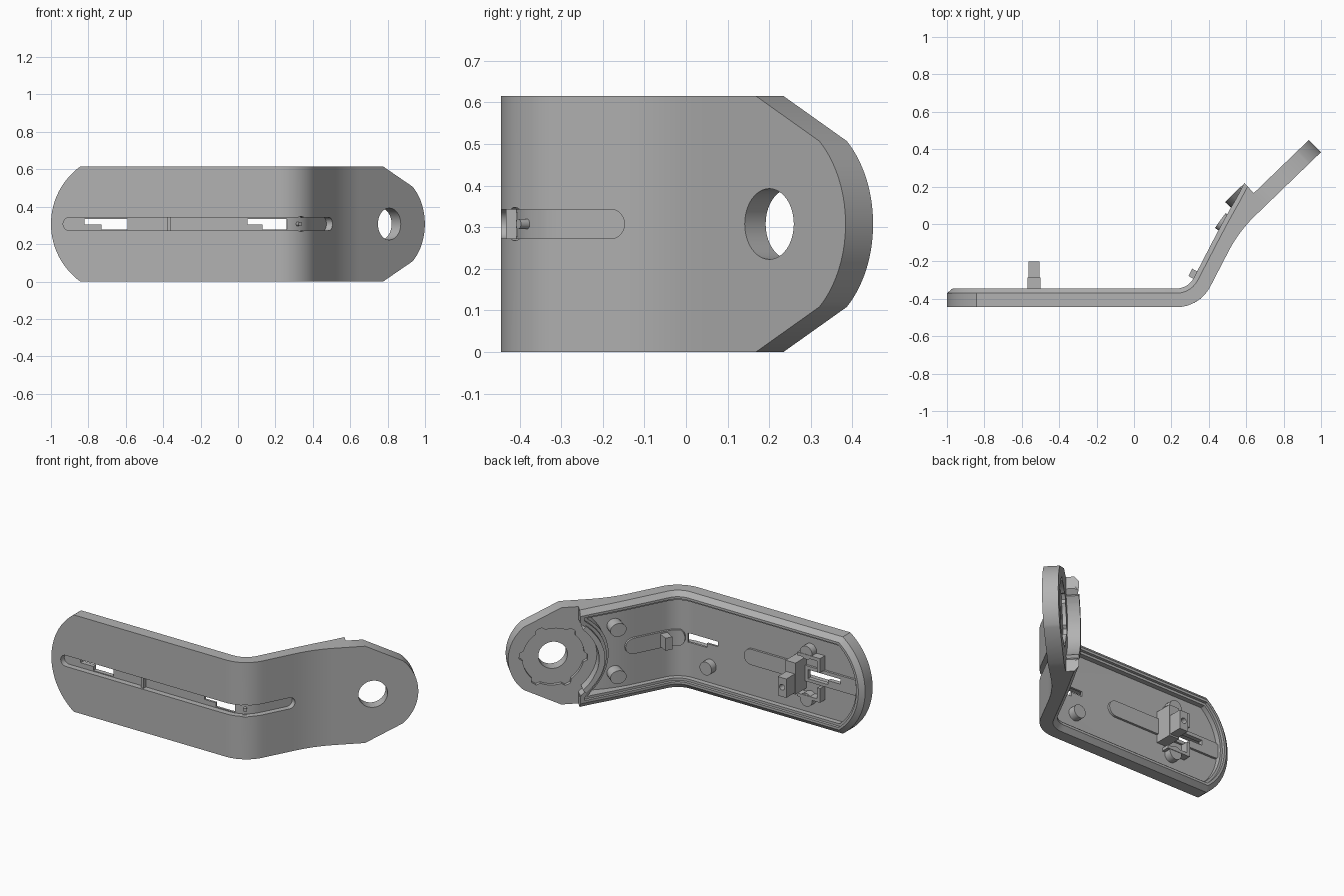
import bpy, bmesh
from math import sin, cos, asin, sqrt, pi, radians
from mathutils import Vector

cube = bpy.data.objects.get("Cube")
if cube:
    bpy.data.objects.remove(cube)

grey = bpy.data.materials.new("plain grey")
grey.use_nodes = True
grey.diffuse_color = (0.45, 0.45, 0.45, 1)
grey.node_tree.nodes["Principled BSDF"].inputs["Base Color"].default_value = (0.45, 0.45, 0.45, 1)

# The part is drawn flat as (s along the front, d depth to the back, z), then bent.
H, HOLE, TIP = 0.3075, 2.125, 2.389
SEGMENTS = [(1.226, 0), (0.224, 1.0926), (0.212, 0), (0.237, -0.3246), (9, 0)]
WEDGE, NECK = 1.662, 1.98
parts = []


def bend(s, d):
    x, y, a = -1, -0.445, 0
    for length, turn in SEGMENTS:
        step = min(s, length)
        if turn:
            k = turn / length
            b = a + k * step
            x += (sin(b) - sin(a)) / k
            y += (cos(a) - cos(b)) / k
            a = b
        else:
            x += step * cos(a)
            y += step * sin(a)
        s -= step
        if s <= 0:
            break
    return x - d * sin(a), y + d * cos(a)


def wedge_lift(s):
    # the rim runs straight on while the front bends away
    u = min(max(s - WEDGE, 0), NECK - WEDGE)
    arc = min(u, 0.237)
    return arc * arc / 1.46 + (u - arc) * 0.336


# --- flat solids -----------------------------------------------------------
def prism(name, levels):
    """Stack of (outline, depth) levels with equal point counts."""
    bm = bmesh.new()
    rings = [[bm.verts.new((s, d, z)) for s, z in pts] for pts, d in levels]
    n = len(rings[0])
    for low, high in zip(rings, rings[1:]):
        for i in range(n):
            j = (i + 1) % n
            bm.faces.new((low[i], low[j], high[j], high[i]))
    bm.faces.new(rings[0])
    bm.faces.new(rings[-1])
    bmesh.ops.recalc_face_normals(bm, faces=bm.faces)
    mesh = bpy.data.meshes.new(name)
    bm.to_mesh(mesh)
    bm.free()
    obj = bpy.data.objects.new(name, mesh)
    bpy.context.collection.objects.link(obj)
    return obj


def slab(name, pts, d0, d1):
    return prism(name, [(pts, d0), (pts, d1)])


def rect(s0, s1, z0, z1):
    return [(s0, z0), (s0, z1), (s1, z1), (s1, z0)]


def circle(s, z, r, n=40):
    return [(s + r * cos(2 * pi * i / n), z + r * sin(2 * pi * i / n)) for i in range(n)]


def capsule(s0, s1, r, n=12):
    left = [(s0 + r - r * sin(pi * i / n), -r * cos(pi * i / n)) for i in range(n + 1)]
    right = [(s1 - r + r * sin(pi * i / n), r * cos(pi * i / n)) for i in range(n + 1)]
    return left + right


def round_end(inset=0, n=32):
    r = 0.38 - inset
    a = asin((H - inset) / r)
    return [(0.38 - r * cos(t), r * sin(t)) for t in (a * (2 * i / n - 1) for i in range(n + 1))]


def neck(r, cap, half, n=40):
    zs = [half * (1 - 2 * i / n) for i in range(n + 1)]
    return [(min(cap, HOLE - sqrt(max(0, r * r - z * z))), z) for z in zs]


def tip_end(n=28):
    a = radians(49)
    arc = [(HOLE + 0.264 * cos(t), 0.264 * sin(t)) for t in (a * (1 - 2 * i / n) for i in range(n + 1))]
    return [(TIP - 0.31, H)] + arc + [(TIP - 0.31, -H)]


def cut(obj, cutter):
    mod = obj.modifiers.new("cut", "BOOLEAN")
    mod.operation, mod.solver, mod.object = "DIFFERENCE", "EXACT", cutter
    graph = bpy.context.evaluated_depsgraph_get()
    mesh = bpy.data.meshes.new_from_object(obj.evaluated_get(graph))
    obj.modifiers.clear()
    obj.data = mesh
    bpy.data.objects.remove(cutter)


def finish(obj, lift=False):
    """Slice across the bends, bend into place and give the colour."""
    bm = bmesh.new()
    bm.from_mesh(obj.data)
    bmesh.ops.triangulate(bm, faces=bm.faces)
    ss = [v.co.x for v in bm.verts]
    for i in range(33):
        s = 1.2113 + 0.0241 * i
        if min(ss) < s < max(ss):
            bmesh.ops.bisect_plane(bm, geom=bm.verts[:] + bm.edges[:] + bm.faces[:], dist=1e-5,
                                   plane_co=Vector((s, 0, 0)), plane_no=Vector((1, 0, 0)))
    for v in bm.verts:
        s, d, z = v.co
        if lift and d > 0.06:
            d += wedge_lift(s)
        x, y = bend(s, d)
        v.co = (x, y, z + H)
    bmesh.ops.triangulate(bm, faces=bm.faces)
    bm.to_mesh(obj.data)
    bm.free()
    obj.data.materials.clear()
    obj.data.materials.append(grey)
    parts.append(obj)


def cut_slots(obj):
    # two stepped openings through the slot
    for k, (s0, s1, step) in enumerate([(0.18, 0.41, 0.09), (1.05, 1.27, 0.08)]):
        cut(obj, slab("opening", [(s0, -0.004), (s0, 0.028), (s1, 0.028), (s1, -0.03),
                                  (s0 + step, -0.03), (s0 + step, -0.004)], -0.1, 0.2))


# --- front plate with long slot ---------------------------------------------
plate = slab("front_plate", round_end() + tip_end(), 0, 0.05)
cut(plate, slab("slot", capsule(0.065, 1.66, 0.035), -0.1, 0.036))
cut_slots(plate)
cut(plate, slab("hole", circle(HOLE, 0, 0.085), -0.1, 0.2))
cut(plate, slab("round_pocket", circle(1.345, 0, 0.04), -0.1, 0.03))
finish(plate)

# --- chamfered rim around the back -------------------------------------------
full = round_end() + neck(0.27, NECK, H)
rim = prism("back_rim", [(full, 0.05), (full, 0.075),
                         (round_end(0.03) + neck(0.27, NECK, H - 0.03), 0.1)])
cut(rim, slab("pan", round_end(0.06) + neck(0.31, 1.94, H - 0.06), -0.1, 0.3))
cut(rim, slab("ledge", round_end(0.045) + neck(0.295, 1.955, H - 0.045), 0.082, 0.3))
finish(rim, lift=True)

# --- pivot disc with notched recess and ring wall ----------------------------
disc = slab("pivot_disc", tip_end() + neck(0.27, NECK, H)[::-1], 0.05, 0.092)
notched = []
for i in range(72):
    r = 0.2 if i % 12 < 3 else 0.18
    notched.append((HOLE + r * cos(2 * pi * i / 72), r * sin(2 * pi * i / 72)))
cut(disc, slab("recess", notched, 0.07, 0.3))
cut(disc, slab("hole", circle(HOLE, 0, 0.085), -0.1, 0.3))
finish(disc)

angles = [radians(-50 + 5 * i) for i in range(21)]
wall = [(HOLE - 0.278 * cos(a), 0.278 * sin(a)) for a in angles]
wall += [(HOLE - 0.25 * cos(a), 0.25 * sin(a)) for a in angles[::-1]]
finish(slab("ring_wall", wall, 0.05, 0.165))

# --- raised channel bars behind the slot --------------------------------------
for name, s0, s1 in (("long_bar", 0.04, 0.86), ("bend_bar", 1.29, 1.71)):
    bar = slab(name, capsule(s0, s1, 0.05), 0.05, 0.064)
    cut_slots(bar)
    finish(bar)

# --- pegs ----------------------------------------------------------------------
for s, z, top in ((0.4, 0.15, 0.097), (0.4, -0.15, 0.097), (1.106, -0.14, 0.097),
                  (1.77, 0.15, 0.125), (1.77, -0.15, 0.125)):
    finish(slab("peg", circle(s, z, 0.042, 28), 0.05, top))

# --- cable bracket ---------------------------------------------------------------
block = slab("bracket_block", rect(0.435, 0.495, -0.09, 0.03), 0.05, 0.245)
cut(block, slab("screw_hole", circle(0.465, -0.03, 0.018, 20), 0.15, 0.4))
finish(block)
finish(slab("bracket_foot", rect(0.43, 0.5, -0.1, 0.1), 0.05, 0.16))
for side in (1, -1):
    z0, z1 = sorted((side * 0.12, side * 0.14))
    finish(slab("bracket_side", rect(0.3, 0.46, z0, z1), 0.05, 0.1))
    z0, z1 = sorted((side * 0.05, side * 0.12))
    finish(slab("bracket_end", rect(0.3, 0.32, z0, z1), 0.05, 0.1))

# --- small parts in the slot and at the bend ----------------------------------------
finish(slab("slot_rib", rect(0.62, 0.64, -0.035, 0.035), 0.012, 0.05))
finish(slab("slot_pin", circle(1.345, 0, 0.012, 16), 0.01, 0.04))
finish(slab("bend_post", rect(1.44, 1.49, -0.04, 0.04), 0.05, 0.13))

bpy.ops.object.select_all(action="DESELECT")
for obj in parts:
    obj.select_set(True)
bpy.context.view_layer.objects.active = parts[0]
bpy.ops.object.shade_smooth_by_angle(angle=radians(30))
